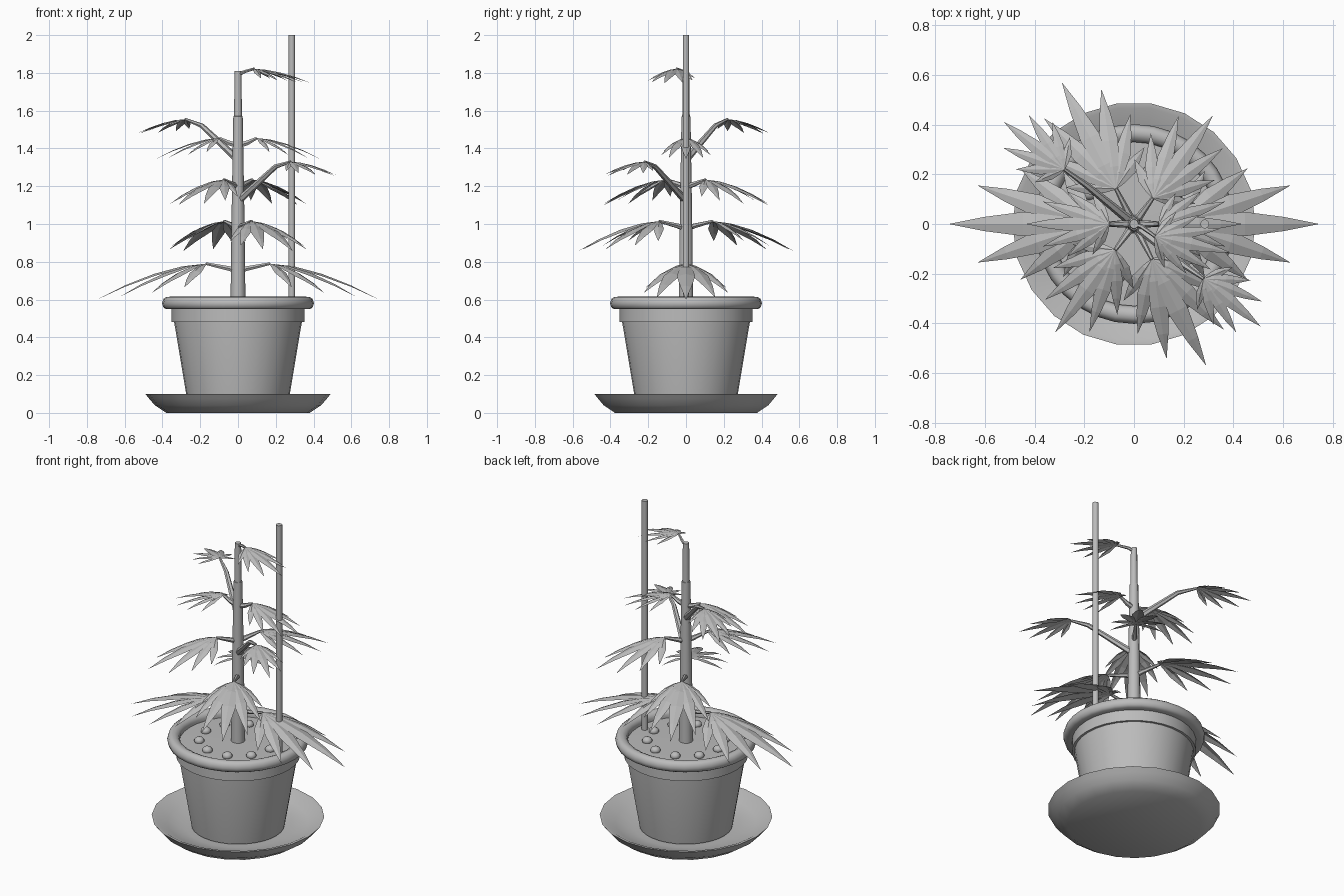
import bpy, bmesh, math
from mathutils import Vector, Matrix

cube = bpy.data.objects.get("Cube")
if cube:
    bpy.data.objects.remove(cube, do_unlink=True)

grey = bpy.data.materials.new("plain grey")
grey.use_nodes = True
COLOUR = (0.5, 0.5, 0.5, 1)
grey.diffuse_color = COLOUR
grey.node_tree.nodes["Principled BSDF"].inputs["Base Color"].default_value = COLOUR


def finish(name, bm, smooth=True, angle=40):
    mesh = bpy.data.meshes.new(name)
    bm.to_mesh(mesh)
    bm.free()
    mesh.materials.append(grey)
    obj = bpy.data.objects.new(name, mesh)
    bpy.context.collection.objects.link(obj)
    if smooth:
        bpy.ops.object.select_all(action='DESELECT')
        obj.select_set(True)
        bpy.context.view_layer.objects.active = obj
        bpy.ops.object.shade_smooth_by_angle(angle=math.radians(angle))
    return obj


def lathe(name, profile, sides, angle=40):
    """Spin an (r, z) profile around the z axis."""
    bm = bmesh.new()
    verts = [bm.verts.new((r, 0, z)) for r, z in profile]
    edges = [bm.edges.new(pair) for pair in zip(verts, verts[1:])]
    bmesh.ops.spin(bm, geom=verts + edges, axis=(0, 0, 1), cent=(0, 0, 0),
                   angle=math.tau, steps=sides, use_merge=True)
    bmesh.ops.remove_doubles(bm, verts=bm.verts, dist=0.0005)
    bmesh.ops.recalc_face_normals(bm, faces=bm.faces)
    return finish(name, bm, True, angle)


def tube(name, points, radii, sides=8):
    """Tapered rod through a few points, with capped ends."""
    bm = bmesh.new()
    points = [Vector(p) for p in points]
    rings = []
    for i, (p, r) in enumerate(zip(points, radii)):
        along = points[min(i + 1, len(points) - 1)] - points[max(i - 1, 0)]
        turn = along.to_track_quat('Z', 'Y')
        rings.append([bm.verts.new(p + turn @ Vector(
            (r * math.cos(math.tau * k / sides), r * math.sin(math.tau * k / sides), 0)))
            for k in range(sides)])
    for a, b in zip(rings, rings[1:]):
        for k in range(sides):
            n = (k + 1) % sides
            bm.faces.new((a[k], a[n], b[n], b[k]))
    bm.faces.new(rings[0][::-1])
    bm.faces.new(rings[-1])
    return finish(name, bm, True, 50)


# Saucer, pot with collar, rolled rim and soil
lathe("saucer", [(0, 0), (0.38, 0), (0.44, 0.04), (0.47, 0.075), (0.49, 0.1),
                 (0.47, 0.098), (0.40, 0.06), (0.3, 0.04), (0, 0.035)], 22, 50)
lathe("pot", [(0, 0.045), (0.265, 0.045), (0.338, 0.48), (0.338, 0.57)], 32)
lathe("collar", [(0.33, 0.48), (0.352, 0.48), (0.352, 0.56)], 32)
lathe("rim", [(0.335, 0.55), (0.38, 0.549), (0.395, 0.558), (0.402, 0.58), (0.395, 0.603),
              (0.38, 0.614), (0.36, 0.615), (0.34, 0.605), (0.33, 0.585), (0.335, 0.55)], 32, 60)
lathe("soil", [(0, 0.572), (0.34, 0.565)], 32)

# Pebbles in a ring on the soil
for i in range(10):
    a = math.radians(36 * i - 71)
    bm = bmesh.new()
    bmesh.ops.create_icosphere(bm, subdivisions=2, radius=0.03)
    bmesh.ops.transform(bm, verts=bm.verts, matrix=Matrix.Translation(
        (0.22 * math.cos(a), 0.22 * math.sin(a), 0.575)) @ Matrix.Diagonal((1, 1, 0.8, 1)))
    finish("pebble", bm)

# Trunk and support stake
tube("trunk", [(0, 0, 0.55), (0, 0, 1.05), (0, 0, 1.57), (0, 0, 1.571), (0, 0, 1.81)],
     [0.04, 0.034, 0.025, 0.021, 0.018], 10)
tube("stake", [(0.285, 0, 0.5), (0.285, 0, 2)], [0.018, 0.018], 10)

# Leaflet tips for one side of a fan whose middle leaflet is one unit long
SIDE_TIPS = [(0.8, 0.27, -0.31), (0.5, 0.39, -0.27), (0.2, 0.37, -0.22)]
TIPS = [(1, 0, -0.33)] + [(x, s * y, z) for x, y, z in SIDE_TIPS for s in (1, -1)]
STATIONS = [(0, 0.012), (0.22, 0.055), (0.48, 0.085), (0.75, 0.05)]


def leaf_fan(name, base, heading, size, flat=1.0):
    """Palmate leaf of drooping leaflets, each folded along its midrib."""
    bm = bmesh.new()
    for tip in TIPS:
        reach = Vector((tip[0], tip[1], 0))
        side = Vector((-reach.y, reach.x, 0)).normalized()
        spread = 0.45 + 0.55 * reach.length
        rows = []
        for t, w in STATIONS:
            mid = reach * t + Vector((0, 0, tip[2] * flat * t ** 1.7))
            edge = side * w * spread
            dip = Vector((0, 0, -0.25 * w))
            rows.append([bm.verts.new(p) for p in (mid + edge + dip, mid, mid - edge + dip)])
        end = bm.verts.new((tip[0], tip[1], tip[2] * flat))
        for a, b in zip(rows, rows[1:]):
            for k in (0, 1):
                bm.faces.new((a[k], a[k + 1], b[k + 1], b[k]))
        for k in (0, 1):
            bm.faces.new((rows[-1][k], rows[-1][k + 1], end))
    bmesh.ops.recalc_face_normals(bm, faces=bm.faces)
    for f in bm.faces:
        f.normal_update()
        if f.normal.z < 0:
            f.normal_flip()
    bmesh.ops.transform(bm, verts=bm.verts, matrix=Matrix.Translation(base)
                        @ Matrix.Rotation(math.radians(heading), 4, 'Z') @ Matrix.Scale(size, 4))
    finish(name, bm, False)


def polar(r, heading, z):
    a = math.radians(heading)
    return Vector((r * math.cos(a), r * math.sin(a), z))


# Opposite leaf pairs: heading, stalk length, height, fan size
for heading, r, z, size in [(0, 0.17, 0.79, 0.575), (-63, 0.16, 1.015, 0.48),
                            (54, 0.13, 1.235, 0.41), (0, 0.1, 1.455, 0.335)]:
    for h in (heading, heading + 180):
        tube("leaf_stalk", [polar(0, h, z - 0.04), polar(0.05, h, z - 0.025), polar(r, h, z)],
             [0.016, 0.014, 0.008], 6)
        leaf_fan("leaf", polar(r, h, z), h, size)

# Single long branches: start height, elbow, leaf base, heading, fan size
for z, elbow, base, heading, size in [
        (1.12, (0.20, -0.165, 1.305), (0.28, -0.22, 1.33), -40, 0.3),
        (1.34, (-0.19, 0.155, 1.52), (-0.28, 0.22, 1.555), 142, 0.31),
        (1.79, (0.03, -0.01, 1.805), (0.085, -0.05, 1.822), -12, 0.31)]:
    thick = 0.02 if z < 1.7 else 0.01
    tube("branch", [(0, 0, z), elbow, base], [thick, 0.013 if z < 1.7 else 0.009, 0.007], 6)
    leaf_fan("branch_leaf", Vector(base), heading, size, 0.75)
